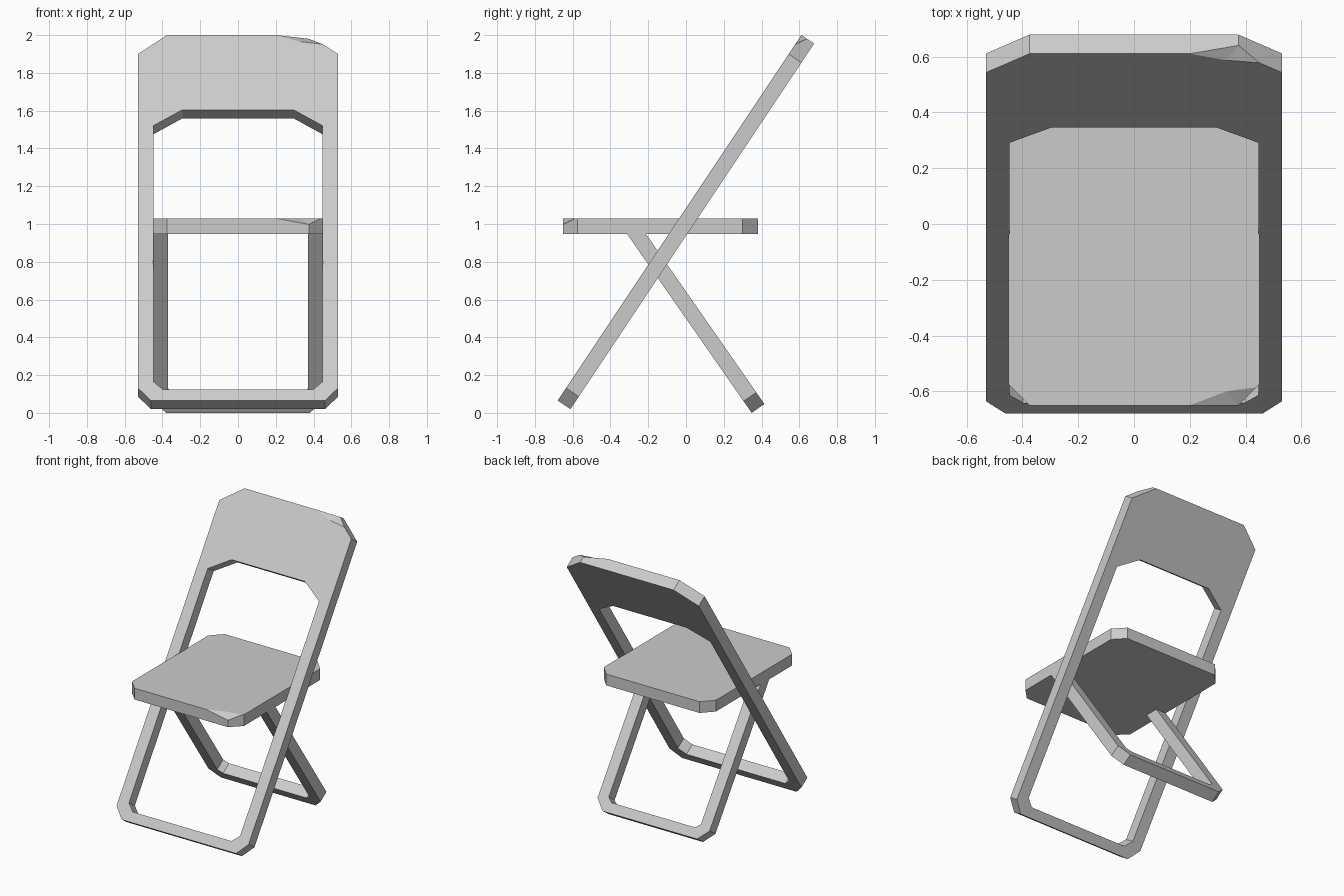
import bpy
import bmesh
from mathutils import Vector

cube = bpy.data.objects.get("Cube")
if cube:
    bpy.data.objects.remove(cube, do_unlink=True)

grey = bpy.data.materials.new("plain_grey")
grey.use_nodes = True
grey.diffuse_color = (0.6, 0.6, 0.6, 1)
grey.node_tree.nodes["Principled BSDF"].inputs["Base Color"].default_value = (0.6, 0.6, 0.6, 1)

THICK = 0.082


def octagon(half, low, high, cut_low, cut_high):
    """Mirrored rectangle with cut corners, counter-clockwise from bottom left."""
    right = [(half - cut_low[0], low), (half, low + cut_low[1]),
             (half, high - cut_high[1]), (half - cut_high[0], high)]
    left = [(-x, y) for x, y in reversed(right)]
    return [left[-1]] + right + left[:-1]


def slab(name, outer, origin, up, normal, inner=None, chip=None):
    """Flat panel or ring on a tilted plane; chip = (corner, before, middle, after, depth)."""
    origin, up, normal = Vector(origin), Vector(up).normalized(), Vector(normal).normalized()
    bm = bmesh.new()

    def vert(p, depth=0.0):
        return bm.verts.new(origin + Vector((p[0], 0, 0)) + up * p[1] - normal * depth)

    n = len(outer)
    corner = chip[0] if chip else None
    front = [None if i == corner else vert(p) for i, p in enumerate(outer)]
    back = [vert(p, THICK) for p in outer]
    if chip:
        before, middle, after = [vert(p) for p in chip[1:4]]
        worn = vert(outer[corner], chip[4])
        bm.faces.new((before, worn, middle))
        bm.faces.new((middle, worn, after))

    # Start and end of each front edge, with the worn corner swapped in
    def edge(i, at_start, at_end):
        j = (i + 1) % n
        start = at_start if i == corner else [front[i]]
        end = at_end if j == corner else [front[j]]
        return start + end

    # Outer sides
    for i in range(n):
        rim = edge(i, [worn, after], [before, worn]) if chip else edge(i, [], [])
        bm.faces.new(rim + [back[(i + 1) % n], back[i]])

    # Front and back faces, plus the sides of the opening
    if inner:
        hole_f = [vert(p) for p in inner]
        hole_b = [vert(p, THICK) for p in inner]
        for i in range(n):
            j = (i + 1) % n
            rim = edge(i, [middle, after], [before, middle]) if chip else edge(i, [], [])
            bm.faces.new(rim + [hole_f[j], hole_f[i]])
            bm.faces.new((back[j], back[i], hole_b[i], hole_b[j]))
            bm.faces.new((hole_f[i], hole_f[j], hole_b[j], hole_b[i]))
    else:
        face = []
        for i, v in enumerate(front):
            face += [before, middle, after] if i == corner else [v]
        bm.faces.new(face)
        bm.faces.new(back[::-1])

    bmesh.ops.recalc_face_normals(bm, faces=bm.faces)
    mesh = bpy.data.meshes.new(name)
    bm.to_mesh(mesh)
    bm.free()
    mesh.materials.append(grey)
    obj = bpy.data.objects.new(name, mesh)
    bpy.context.collection.objects.link(obj)
    return obj


# Long leaning frame: front legs and backrest in one piece
slab("backrest_frame",
     octagon(0.53, 0, 2.326, (0.07, 0.08), (0.155, 0.121)),
     origin=(0, -0.68, 0.065), up=(0, 1.29, 1.935), normal=(0, -1.935, 1.29),
     inner=octagon(0.447, 0.07, 1.85, (0.05, 0.05), (0.152, 0.1)),
     chip=(4, (0.45, 2.267), (0.33, 2.284), (0.2, 2.326), 0.036))

# Seat panel
slab("seat",
     octagon(0.45, -0.65, 0.38, (0.075, 0.075), (0.075, 0.08)),
     origin=(0, 0, 1.03), up=(0, 1, 0), normal=(0, 0, 1),
     chip=(1, (0.2, -0.65), (0.33, -0.6), (0.44, -0.585), 0.032))

# U-shaped rear legs, tops set into the seat
right_half = [(0.38, 0), (0.45, 0.075), (0.45, 1.16), (0.37, 1.16), (0.37, 0.1), (0.335, 0.07)]
slab("rear_legs",
     right_half + [(-x, y) for x, y in reversed(right_half)],
     origin=(0, 0.415, 0.047), up=(0, -0.5715, 0.8205), normal=(0, 0.8205, 0.5715))
